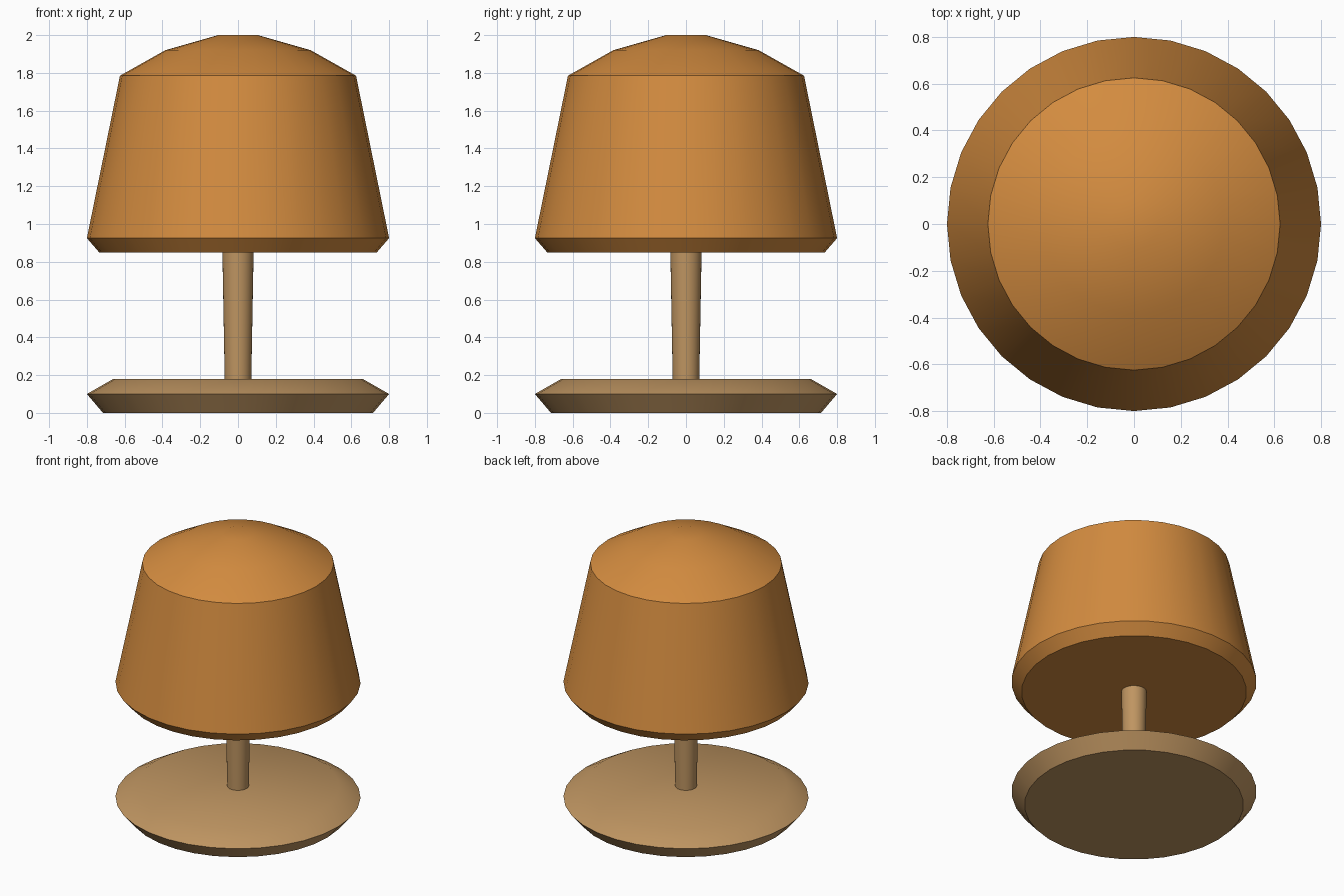
import bpy
import math

cube = bpy.data.objects.get("Cube")
if cube:
    bpy.data.objects.remove(cube, do_unlink=True)

SIDES = 32


def make_material(name, color):
    mat = bpy.data.materials.new(name)
    mat.use_nodes = True
    mat.diffuse_color = color
    mat.node_tree.nodes["Principled BSDF"].inputs["Base Color"].default_value = color
    return mat


def turned_part(name, profile, mat):
    """Revolve a (radius, height) profile around z and cap both ends."""
    verts = [(r * math.cos(a), r * math.sin(a), z)
             for r, z in profile
             for a in (math.tau * i / SIDES for i in range(SIDES))]
    faces = [list(reversed(range(SIDES)))]
    for ring in range(len(profile) - 1):
        low, high = ring * SIDES, (ring + 1) * SIDES
        for i in range(SIDES):
            j = (i + 1) % SIDES
            faces.append((low + i, low + j, high + j, high + i))
    faces.append(list(range(len(verts) - SIDES, len(verts))))

    mesh = bpy.data.meshes.new(name)
    mesh.from_pydata(verts, [], faces)
    mesh.materials.append(mat)
    obj = bpy.data.objects.new(name, mesh)
    bpy.context.collection.objects.link(obj)

    bpy.ops.object.select_all(action="DESELECT")
    obj.select_set(True)
    bpy.context.view_layer.objects.active = obj
    bpy.ops.object.shade_smooth_by_angle(angle=math.radians(40))
    return obj


wood = make_material("light wood", (0.52, 0.30, 0.12, 1))
orange = make_material("warm orange", (0.65, 0.26, 0.05, 1))

# Foot disc with a bevelled rim
turned_part("base", [(0.715, 0), (0.8, 0.1), (0.66, 0.18)], wood)

# Slightly flared stem, tucked into the base and shade
turned_part("post", [(0.07, 0.16), (0.083, 0.87)], wood)

# Tapered shade with an undercut rim and a shallow domed top
turned_part("lampshade", [(0.735, 0.85), (0.8, 0.925), (0.625, 1.785),
                          (0.385, 1.92), (0.105, 2.0)], orange)
